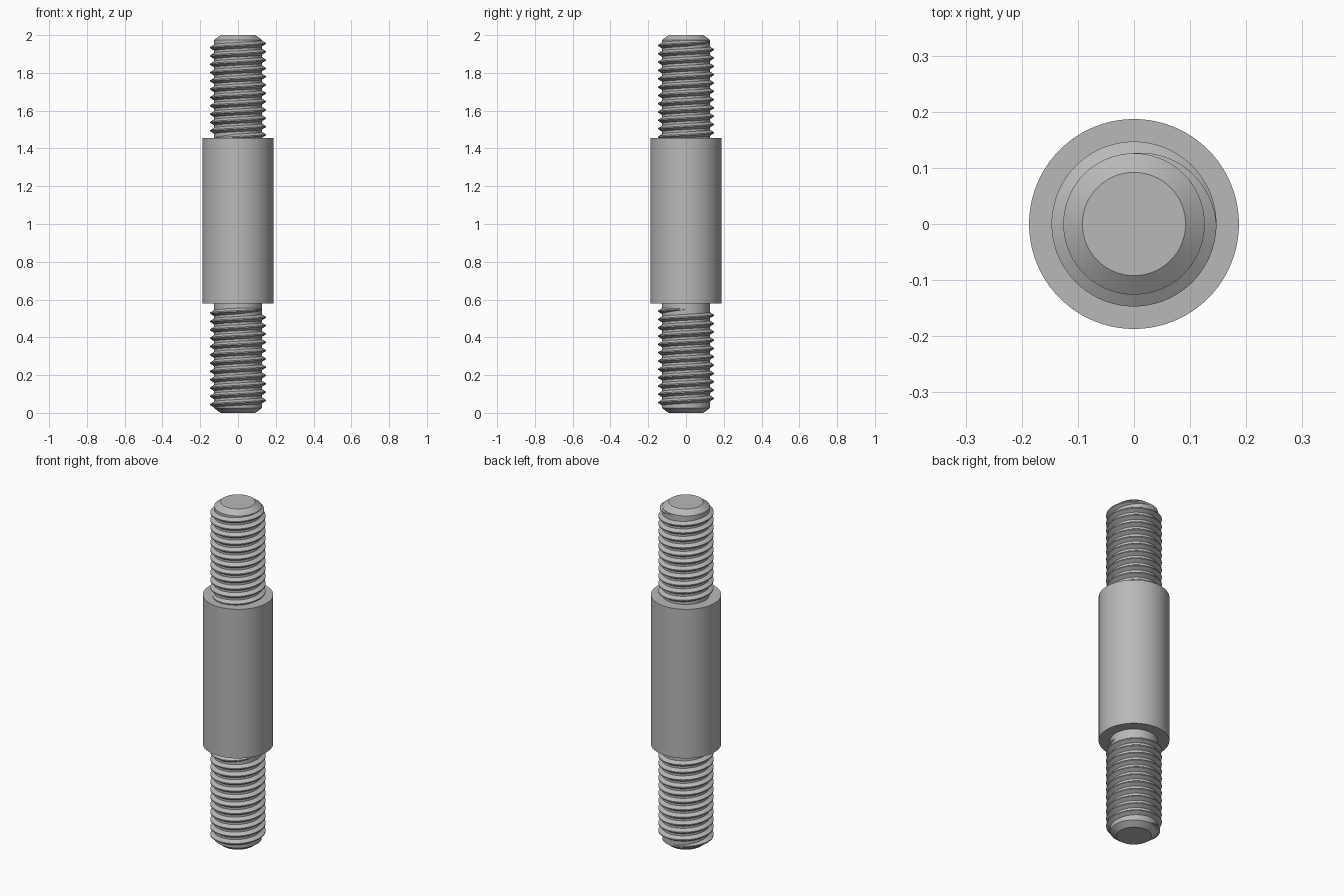
import bpy, bmesh, math
from mathutils import Matrix

cube = bpy.data.objects.get("Cube")
if cube:
    bpy.data.objects.remove(cube)

CORE, CREST, BODY = 0.126, 0.147, 0.187
LOWER, UPPER = 0.58, 1.455
PITCH, TURNS, STEPS = 0.044, 11.75, 72

steel = bpy.data.materials.new("grey steel")
steel.use_nodes = True
grey = (0.48, 0.48, 0.48, 1)
steel.diffuse_color = grey
steel.node_tree.nodes["Principled BSDF"].inputs["Base Color"].default_value = grey


def finish(bm, name):
    bmesh.ops.recalc_face_normals(bm, faces=bm.faces)
    mesh = bpy.data.meshes.new(name)
    bm.to_mesh(mesh)
    bm.free()
    obj = bpy.data.objects.new(name, mesh)
    bpy.context.collection.objects.link(obj)
    mesh.materials.append(steel)
    bpy.ops.object.select_all(action="DESELECT")
    obj.select_set(True)
    bpy.context.view_layer.objects.active = obj
    bpy.ops.object.shade_smooth_by_angle(angle=math.radians(25))
    return obj


def lathe(name, profile):
    """Revolve a radius/height profile about the z axis."""
    bm = bmesh.new()
    verts = [bm.verts.new((r, 0, z)) for r, z in profile]
    edges = [bm.edges.new(pair) for pair in zip(verts, verts[1:])]
    bmesh.ops.spin(bm, geom=verts + edges, cent=(0, 0, 0), axis=(0, 0, 1),
                   angle=math.tau, steps=96, use_merge=True)
    bmesh.ops.remove_doubles(bm, verts=bm.verts, dist=1e-5)
    return finish(bm, name)


def thread(name, flip):
    """Right-hand helical ridge, fading out over a quarter turn at each end."""
    bm = bmesh.new()
    count = int(TURNS * STEPS)
    rings = []
    for i in range(count + 1):
        turn = i / STEPS
        angle = math.pi / 2 + turn * math.tau
        fade = max(0.02, min(1, turn * 4, (TURNS - turn) * 4))
        top = CORE + (CREST - CORE) * fade
        z = 0.033 + turn * PITCH
        half = 0.003 + 0.013 * fade
        section = [(CORE - 0.004, -half), (CORE, -half), (top, -0.003),
                   (top, 0.003), (CORE, half), (CORE - 0.004, half)]
        rings.append([bm.verts.new((r * math.cos(angle), r * math.sin(angle), z + dz))
                      for r, dz in section])
    for a, b in zip(rings, rings[1:]):
        for k in range(len(a)):
            n = (k + 1) % len(a)
            bm.faces.new((a[k], a[n], b[n], b[k]))
    bm.faces.new(rings[0])
    bm.faces.new(rings[-1])
    if flip:
        # Half turn about the y axis through the middle of the stud
        turn_over = Matrix.Translation((0, 0, 2)) @ Matrix.Rotation(math.pi, 4, "Y")
        bmesh.ops.transform(bm, matrix=turn_over, verts=bm.verts)
    return finish(bm, name)


# Chamfered core and wide middle body in one turned piece
lathe("stud_body", [(0, 0), (0.092, 0), (CORE, 0.025), (CORE, LOWER), (BODY, LOWER),
                    (BODY, UPPER), (CORE, UPPER), (CORE, 1.975), (0.092, 2), (0, 2)])

# Threads on both ends
thread("lower_thread", False)
thread("upper_thread", True)
